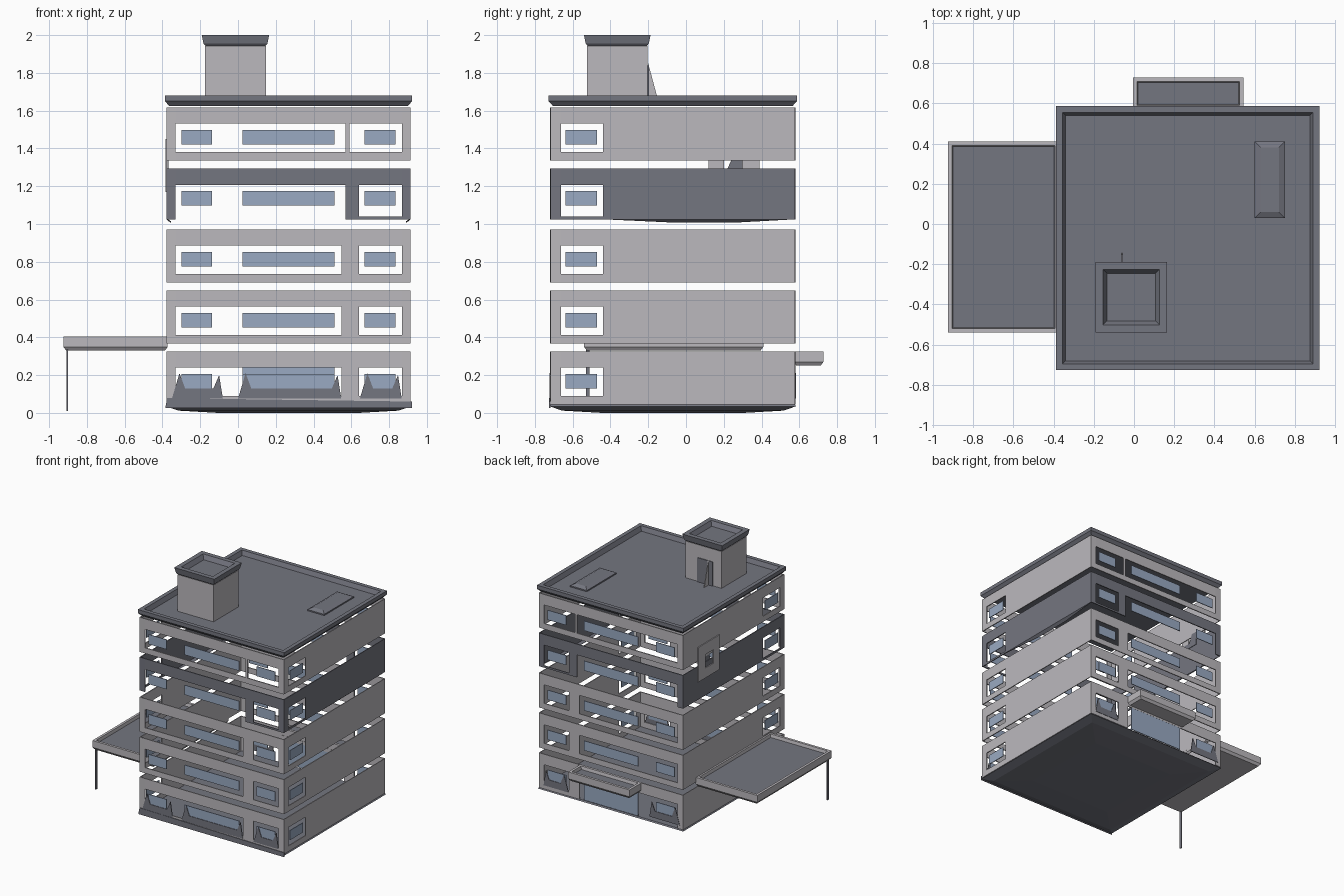
import bpy, bmesh
from mathutils import Vector

cube = bpy.data.objects.get("Cube")
if cube:
    bpy.data.objects.remove(cube)


def material(name, rgb):
    m = bpy.data.materials.new(name)
    m.use_nodes = True
    m.diffuse_color = (*rgb, 1)
    m.node_tree.nodes["Principled BSDF"].inputs["Base Color"].default_value = (*rgb, 1)
    return m


LIGHT = material("pale concrete", (0.50, 0.485, 0.51))
DARK = material("dark slate", (0.175, 0.18, 0.215))
GLASS = material("blue glass", (0.32, 0.40, 0.54))

# Outline of the tower and the regular storey pitch
X0, X1, Y0, Y1 = -0.375, 0.91, -0.715, 0.575
BASE, PITCH, BAND = 0.045, 0.323, 0.28


def finish(name, bm, mat, thickness=0):
    bmesh.ops.recalc_face_normals(bm, faces=bm.faces)
    me = bpy.data.meshes.new(name)
    bm.to_mesh(me)
    bm.free()
    me.materials.append(mat)
    ob = bpy.data.objects.new(name, me)
    bpy.context.collection.objects.link(ob)
    if thickness:
        mod = ob.modifiers.new("thickness", "SOLIDIFY")
        mod.thickness = thickness
        mod.offset = 0
    return ob


def place(axis, at, u, v):
    """Point on a wall whose normal runs along the given axis."""
    return (u, at, v) if axis == "y" else (at, u, v)


def wall(bm, axis, at, u0, u1, z0, z1, holes):
    """Sheet cut into cells, leaving out those inside a hole."""
    us = sorted({u0, u1, *[h[0] for h in holes], *[h[1] for h in holes]})
    vs = sorted({z0, z1, *[h[2] for h in holes], *[h[3] for h in holes]})
    for a, b in zip(us, us[1:]):
        for c, d in zip(vs, vs[1:]):
            mu, mv = (a + b) / 2, (c + d) / 2
            if any(h[0] < mu < h[1] and h[2] < mv < h[3] for h in holes):
                continue
            bm.faces.new([bm.verts.new(place(axis, at, u, v))
                          for u, v in ((a, c), (b, c), (b, d), (a, d))])


def plate(name, axis, at, points, mat, thickness=0.006):
    bm = bmesh.new()
    bm.faces.new([bm.verts.new(place(axis, at, u, v)) for u, v in points])
    return finish(name, bm, mat, thickness)


def rect(a, b, c, d):
    return [(a, c), (b, c), (b, d), (a, d)]


def rings(name, loops, mat, light_first=0):
    """Stack of rectangles (x0, x1, y0, y1, z) bridged in order and capped."""
    bm = bmesh.new()
    prev = None
    for i, (a, b, c, d, z) in enumerate(loops):
        cur = [bm.verts.new((x, y, z)) for x, y in rect(a, b, c, d)]
        if prev is None:
            bm.faces.new(cur[::-1])
        else:
            for k in range(4):
                n = (k + 1) % 4
                bm.faces.new((prev[k], prev[n], cur[n], cur[k]))
        prev = cur
    top = bm.faces.new(prev)
    if light_first:
        top.material_index = 1
    ob = finish(name, bm, mat)
    if light_first:
        ob.data.materials.append(DARK)
    return ob


def grow(box, by, z):
    a, b, c, d = box
    return (a - by, b + by, c - by, d + by, z)


# Storey bands with ribbon openings and panes
for floor in range(5):
    z = BASE + floor * PITCH
    odd = floor == 3
    top = z + BAND
    low = 1.025 if odd else z
    sill, head = (z + 0.045, z + 0.195)
    if odd:
        sill, head = 1.04, 1.207
    mat = DARK if odd else LIGHT
    split = 0.57 if floor >= 3 else 0.547
    right0 = 0.59 if floor == 4 else 0.64
    bm = bmesh.new()
    for y in (Y0, Y1):
        long_sill = low - 0.01 if odd or (floor == 0 and y > 0) else sill
        openings = [(-0.33, split, max(long_sill, low), head), (right0, 0.867, sill, head)]
        wall(bm, "y", y, X0, X1, low, top, openings)
    for x in (X0, X1):
        wall(bm, "x", x, Y0, Y1, low, top, [(-0.663, -0.44, sill, head)])
        if odd:
            # sagging lower edge of the dark storey
            inn = x + (0.02 if x < 0 else -0.02)
            pts = [(-0.44, low), (-0.05, 1.01), (0.25, 1.01), (Y1, low)]
            bm.faces.new([bm.verts.new((x if v == low else inn, u, v)) for u, v in pts])
    bmesh.ops.remove_doubles(bm, verts=bm.verts, dist=0.0005)
    finish(f"storey_band_{floor + 1}", bm, mat, 0.008)

    g0, g1 = z + 0.083, z + 0.161
    for side, y in (("front", Y0), ("back", Y1)):
        for n, (a, b) in enumerate(((-0.30, -0.137), (0.024, 0.51), (0.67, 0.835))):
            door = floor == 0 and side == "back" and n == 1
            plate(f"{side}_pane_{floor + 1}_{n + 1}", "y", y,
                  rect(a, b, 0.05 if door else g0, 0.25 if door else g1), GLASS)
    for side, x in (("right", X0), ("left", X1)):
        plate(f"{side}_pane_{floor + 1}", "x", x, rect(-0.637, -0.472, g0, g1), GLASS)

# Dark surrounds of the ground floor openings, front and back
for side, y in (("front", Y0 - 0.004), ("back", Y1 + 0.004)):
    for n, (a, b) in enumerate(((-0.35, -0.08), (0.0, 0.547), (0.645, 0.867))):
        if side == "back" and n == 1:
            continue
        plate(f"{side}_surround_{n + 1}", "y", y,
              [(a, 0.075), (a + 0.04, 0.21), (a + 0.07, 0.13),
               (b - 0.05, 0.13), (b - 0.02, 0.2), (b, 0.075)], DARK)
plate("front_plinth", "y", Y0 - 0.006,
      [(X0 - 0.01, 0.025), (X1 + 0.01, 0.025), (X1 + 0.01, 0.06), (X0, 0.078)], DARK)

# Shallow dished ground slab
body = (X0, X1, Y0, Y1)
rings("ground_slab", [grow(body, -0.27, 0.0), grow(body, -0.06, 0.012),
                      grow(body, 0.008, 0.035), grow(body, 0, 0.045)], DARK)

# Roof with raised parapet
rings("roof", [grow(body, -0.01, 1.625), grow(body, 0.0, 1.637), grow(body, 0.012, 1.65),
               grow(body, 0.012, 1.68), grow(body, -0.02, 1.68),
               grow(body, -0.035, 1.645)], DARK)

# Stair tower, its flared cap and rear door
tower = (-0.175, 0.148, -0.523, -0.205)
rings("stair_tower", [grow(tower, 0, 1.64), grow(tower, 0, 1.942)], LIGHT)
rings("tower_cap", [grow(tower, -0.005, 1.94), grow(tower, 0.008, 1.955), grow(tower, 0.017, 2.0),
                    grow(tower, -0.02, 2.0), grow(tower, -0.04, 1.965)], DARK)
plate("tower_door", "y", -0.2, rect(-0.1, 0.04, 1.645, 1.84), DARK)
plate("door_fin", "x", -0.06, [(-0.2, 1.645), (-0.145, 1.645), (-0.2, 1.85)], LIGHT)

# Roof hatch
hatch = (0.6, 0.75, 0.03, 0.41)
rings("roof_hatch", [grow(hatch, 0, 1.645), grow(hatch, 0, 1.655), grow(hatch, -0.03, 1.67)], DARK)


# Trays: pale fascia with a dark sunken deck
def tray(name, box, z0, z1):
    rings(name, [grow(box, -0.015, z0), grow(box, 0, z0 + 0.02), grow(box, 0, z1),
                 grow(box, -0.02, z1), grow(box, -0.025, z1 - 0.025)], LIGHT, 1)


tray("side_canopy", (-0.925, -0.372, -0.54, 0.41), 0.33, 0.405)
tray("rear_porch_roof", (-0.005, 0.545, 0.57, 0.728), 0.25, 0.325)

# Slim canopy post
post = (-0.909, -0.901, -0.53, -0.51)
rings("canopy_post", [grow(post, 0, 0.01), grow(post, 0, 0.345)], DARK)

# Square vent frame on the side wall
bm = bmesh.new()
wall(bm, "x", X0 - 0.006, 0.12, 0.39, 1.17, 1.45, [(0.2, 0.3, 1.25, 1.36)])
finish("vent_frame", bm, LIGHT, 0.008)
plate("vent_flap", "x", X0 + 0.004, [(0.2, 1.25), (0.3, 1.25), (0.3, 1.36), (0.25, 1.36)], DARK)
